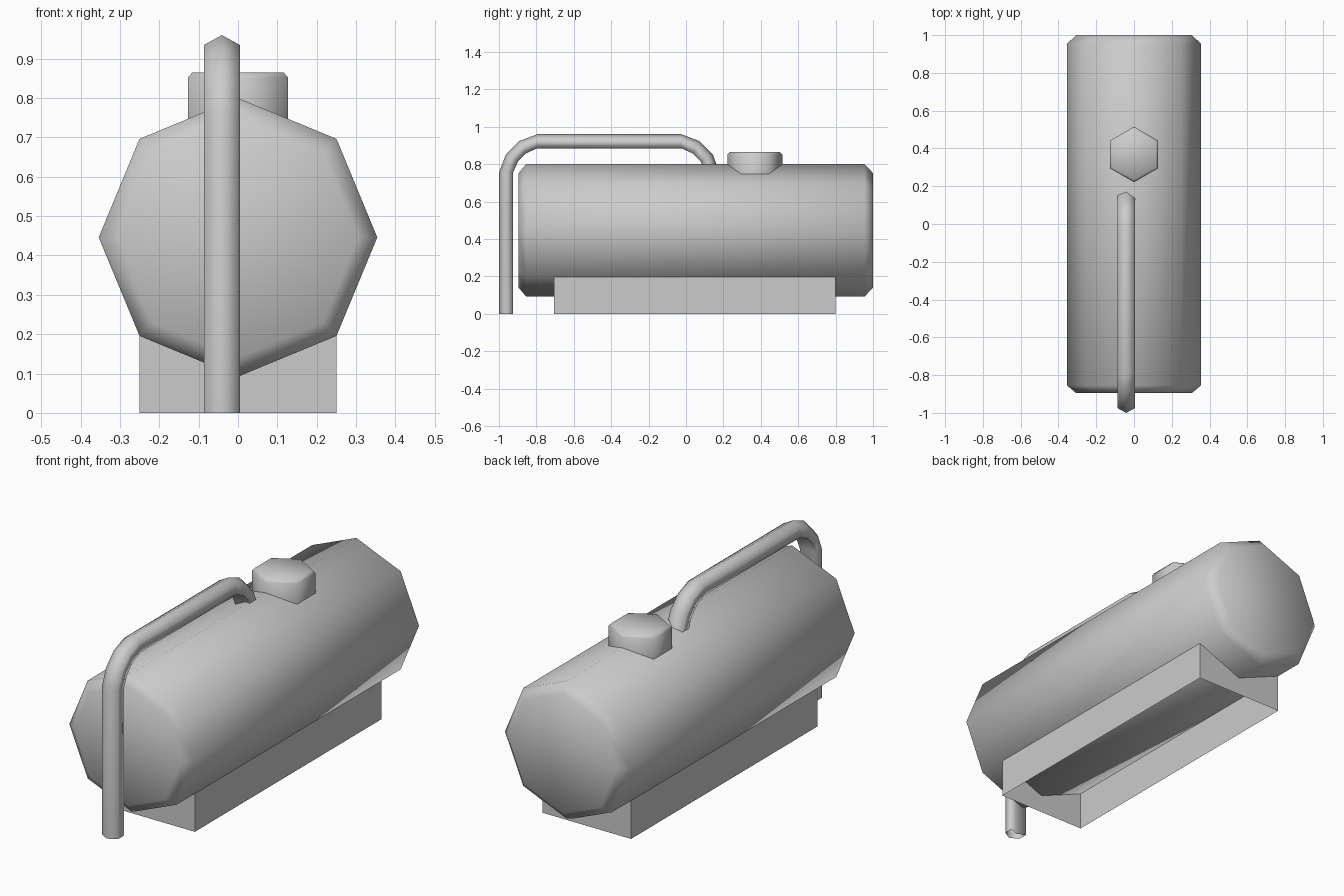
import bpy
from math import sin, cos, pi, radians

if "Cube" in bpy.data.objects:
    bpy.data.objects.remove(bpy.data.objects["Cube"])


def make(name, verts, faces, smooth):
    me = bpy.data.meshes.new(name)
    me.from_pydata(verts, [], faces)
    for p in me.polygons:
        p.use_smooth = smooth
    me.update()
    ob = bpy.data.objects.new(name, me)
    bpy.context.collection.objects.link(ob)
    return ob


def loft(name, rings, smooth=True, cap_start=False, cap_end=False):
    """Skin a list of closed rings with quads."""
    n = len(rings[0])
    verts = [v for ring in rings for v in ring]
    faces = [(i * n + j, i * n + (j + 1) % n, (i + 1) * n + (j + 1) % n, (i + 1) * n + j)
             for i in range(len(rings) - 1) for j in range(n)]
    if cap_start:
        faces.append(tuple(reversed(range(n))))
    if cap_end:
        faces.append(tuple(range(len(verts) - n, len(verts))))
    return make(name, verts, faces, smooth)


# Eight-sided tank lying along y, with chamfered ends
def tank_ring(y, r):
    return [(r * cos(-k * pi / 4), y, 0.446 + r * sin(-k * pi / 4)) for k in range(8)]


loft("tank", [tank_ring(y, r) for y, r in
              ((-0.895, 0.306), (-0.855, 0.354), (0.955, 0.354), (1.0, 0.306))],
     cap_start=True, cap_end=True)


# Hexagonal filler cap
def cap_ring(z, r):
    return [(r * cos(pi / 6 + k * pi / 3), 0.368 + r * sin(pi / 6 + k * pi / 3), z)
            for k in range(6)]


loft("filler_cap", [cap_ring(0.74, 0.147), cap_ring(0.852, 0.147), cap_ring(0.865, 0.134)],
     cap_end=True)

# Base skirt, open underneath, end walls notched around the tank
X, H = 0.25, 0.196
profile = [(-X, 0), (X, 0), (X, H), (0, 0.092), (-X, H)]
base = [(x, y, z) for y in (-0.705, 0.80) for x, z in profile]
make("base", base, [(0, 1, 2, 3, 4), (9, 8, 7, 6, 5), (1, 6, 7, 2), (5, 0, 4, 9)], False)

# Pipe: section is (x, depth below the outer line), with a grooved inner side
section = [(0, 0), (0.0455, 0.025), (0.0455, 0.075), (0, 0.052), (-0.0455, 0.075), (-0.0455, 0.025)]


def pipe_ring(cy, cz, angle, r):
    a = radians(angle)
    return [(-0.041 + x, cy + (r - d) * cos(a), cz + (r - d) * sin(a)) for x, d in section]


rings = [pipe_ring(-0.795, 0.0, 180, 0.205)]
for cy, angles in ((-0.795, (180, 150, 120, 90)), (-0.025, (90, 60, 30, 0))):
    for a in angles:
        rings.append(pipe_ring(cy, 0.755, a, 0.205 if a % 90 == 0 else 0.194))
loft("exhaust_pipe", rings)
